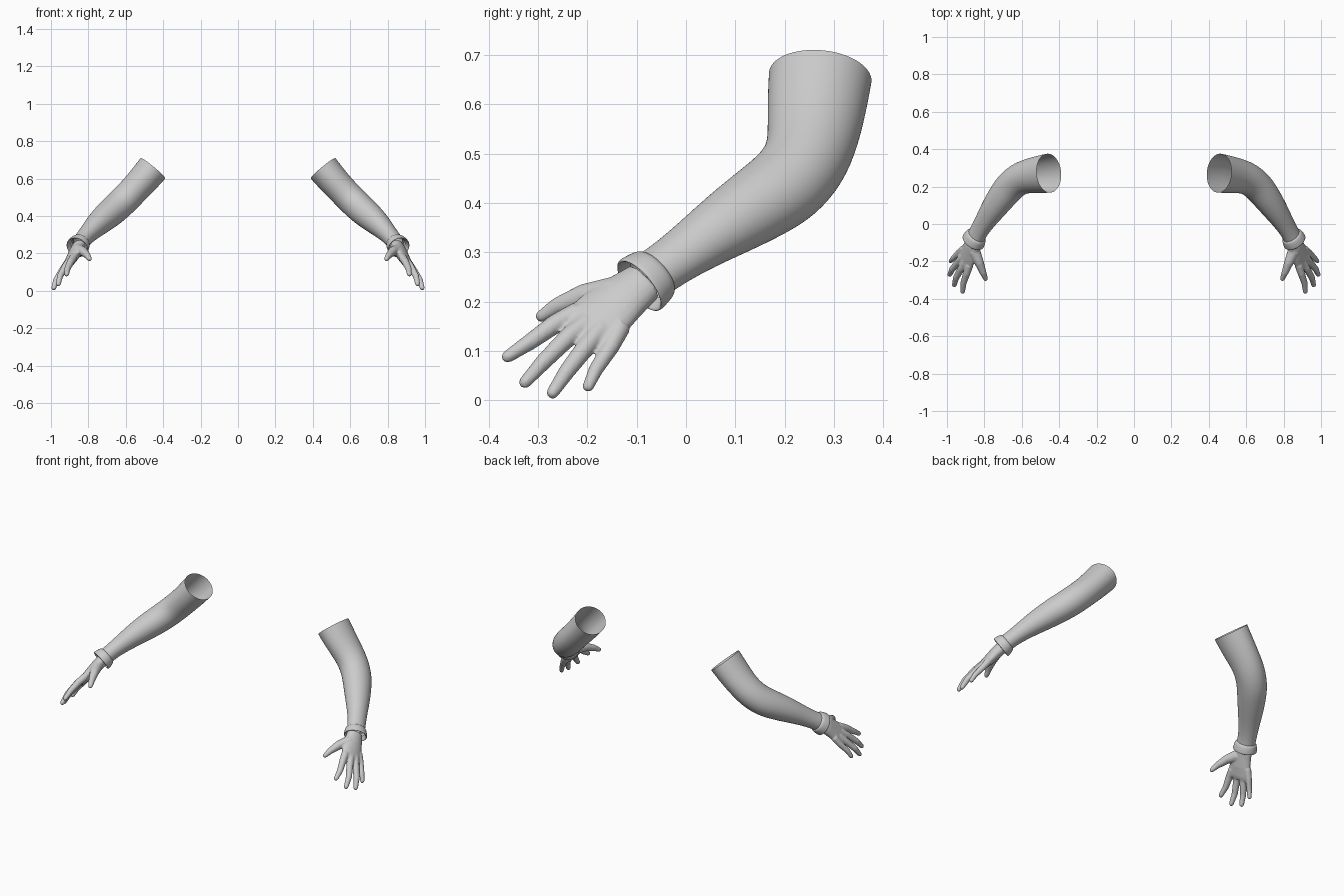
import bpy, bmesh, math
from mathutils import Vector

cube = bpy.data.objects.get("Cube")
if cube:
    bpy.data.objects.remove(cube, do_unlink=True)

GREY = (0.6, 0.6, 0.6, 1)
grey = bpy.data.materials.new("plain grey")
grey.use_nodes = True
grey.diffuse_color = GREY
grey.node_tree.nodes["Principled BSDF"].inputs["Base Color"].default_value = GREY

OUTWARD = Vector((0.76, 0, 0.65))   # back of the arm and hand


def loft(bm, sections, sides, capped=False, tangents=None):
    """Skin elliptical rings; each section is (centre, outward radius, side radius)."""
    centres = [Vector(s[0]) for s in sections]
    rings = []
    for i, (c, r_out, r_side) in enumerate(sections):
        if tangents:
            t = tangents[i]
        else:
            t = centres[min(i + 1, len(centres) - 1)] - centres[max(i - 1, 0)]
        t = t.normalized()
        v = (OUTWARD - OUTWARD.dot(t) * t).normalized()
        u = t.cross(v)
        ring = []
        for k in range(sides):
            a = 2 * math.pi * k / sides
            ring.append(bm.verts.new(centres[i] + v * r_out * math.cos(a) + u * r_side * math.sin(a)))
        rings.append(ring)
    for a, b in zip(rings, rings[1:]):
        for k in range(sides):
            n = (k + 1) % sides
            bm.faces.new((a[k], a[n], b[n], b[k]))
    if capped:
        bm.faces.new(rings[0][::-1])
        bm.faces.new(rings[-1])


def finger(bm, points, radii):
    """Tapered tube through the points with a rounded tip."""
    pts = [Vector(p) for p in points]
    sections = [(p, r, r) for p, r in zip(pts, radii)]
    d = (pts[-1] - pts[-2]).normalized()
    r = radii[-1]
    for a in (0.5, 0.9, 1.25):
        sections.append((pts[-1] + d * r * math.sin(a), r * math.cos(a), r * math.cos(a)))
    loft(bm, sections, 12, capped=True)


def finish(bm, name):
    """Turn the mesh into a smooth grey object mirrored across the middle."""
    bmesh.ops.recalc_face_normals(bm, faces=bm.faces[:])
    mesh = bpy.data.meshes.new(name)
    bm.to_mesh(mesh)
    bm.free()
    mesh.materials.append(grey)
    for p in mesh.polygons:
        p.use_smooth = True
    ob = bpy.data.objects.new(name, mesh)
    bpy.context.collection.objects.link(ob)
    return ob


def mirror(ob):
    m = ob.modifiers.new("mirror", 'MIRROR')
    m.use_axis[0] = True
    m.use_mirror_merge = False


# Sleeves, open at the upper arm
bm = bmesh.new()
arm = [
    ((0.455, 0.272, 0.655), .087, .106),
    ((0.505, 0.265, 0.595), .084, .102),
    ((0.560, 0.258, 0.535), .080, .094),
    ((0.612, 0.243, 0.482), .081, .088),
    ((0.660, 0.205, 0.436), .079, .087),
    ((0.700, 0.155, 0.402), .076, .082),
    ((0.750, 0.085, 0.358), .066, .072),
    ((0.790, 0.025, 0.318), .054, .060),
    ((0.825, -.030, 0.280), .046, .053),
    ((0.842, -.062, 0.258), .046, .053),
]
loft(bm, arm, 20)
sleeves = finish(bm, "sleeves")

# Flared cuffs with a folded-in rim
bm = bmesh.new()
start, along = Vector((0.840, -.058, 0.261)), Vector((0.40, -.72, -.56)).normalized()
cuff = [(0, .043, .050), (.006, .053, .060), (.022, .058, .064), (.046, .062, .068),
        (.052, .060, .066), (.050, .054, .060), (.025, .044, .052)]
loft(bm, [(start + along * d, a, b) for d, a, b in cuff], 24, tangents=[along] * len(cuff))
cuffs = finish(bm, "cuffs")

for ob in (sleeves, cuffs):
    mirror(ob)
    sub = ob.modifiers.new("smooth surface", 'SUBSURF')
    sub.levels = sub.render_levels = 2

# Hands: palm, thumb and four fingers fused into one skin
bm = bmesh.new()
palm = [
    ((0.850, -.085, 0.240), .034, .046),
    ((0.868, -.125, 0.210), .033, .055),
    ((0.886, -.165, 0.176), .029, .064),
    ((0.908, -.203, 0.141), .022, .066),
    ((0.915, -.217, 0.127), .014, .060),
]
loft(bm, palm, 20, capped=True)
digits = [
    # thumb, index, middle, ring, little
    ([(0.855, -.145, 0.218), (0.827, -.208, 0.211), (0.806, -.262, 0.190), (0.794, -.292, 0.171)],
     (.034, .025, .018, .013)),
    ([(0.880, -.220, 0.178), (0.895, -.265, 0.155), (0.912, -.317, 0.118), (0.916, -.361, 0.089)],
     (.022, .020, .017, .013)),
    ([(0.902, -.200, 0.157), (0.923, -.237, 0.130), (0.952, -.289, 0.078), (0.960, -.326, 0.037)],
     (.022, .020, .017, .013)),
    ([(0.913, -.172, 0.145), (0.937, -.200, 0.112), (0.972, -.242, 0.058), (0.985, -.270, 0.016)],
     (.022, .020, .017, .013)),
    ([(0.910, -.132, 0.150), (0.936, -.153, 0.108), (0.966, -.183, 0.062), (0.980, -.198, 0.029)],
     (.021, .018, .015, .012)),
]
for points, radii in digits:
    finger(bm, points, radii)
hands = finish(bm, "hands")
remesh = hands.modifiers.new("fuse", 'REMESH')
remesh.mode = 'VOXEL'
remesh.voxel_size = 0.004
remesh.use_smooth_shade = True
relax = hands.modifiers.new("relax", 'SMOOTH')
relax.factor = 0.5
relax.iterations = 6
mirror(hands)
